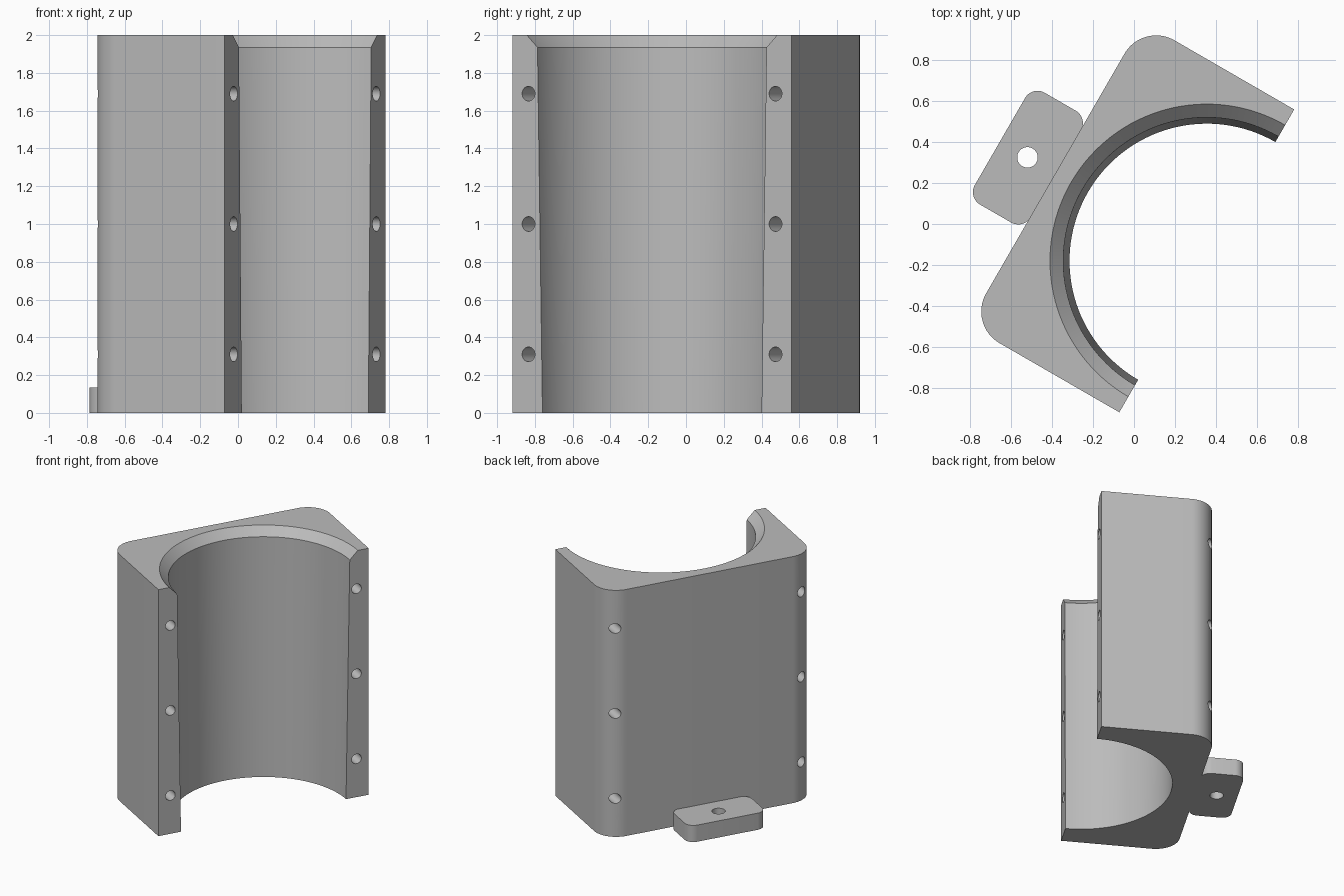
import bpy, bmesh, math
from mathutils import Vector

cube = bpy.data.objects.get("Cube")
if cube:
    bpy.data.objects.remove(cube, do_unlink=True)

grey = bpy.data.materials.new("plain grey")
grey.use_nodes = True
colour = (0.5, 0.5, 0.5, 1)
grey.diffuse_color = colour
grey.node_tree.nodes["Principled BSDF"].inputs["Base Color"].default_value = colour

HALF = 0.853       # half width and depth of the block
TURN = math.radians(60)
ORIGIN = Vector((0.355, -0.18, 0))


def finish(name, bm):
    """Turn a bmesh into an object placed in the model's turned frame."""
    bmesh.ops.recalc_face_normals(bm, faces=bm.faces)
    mesh = bpy.data.meshes.new(name)
    bm.to_mesh(mesh)
    bm.free()
    mesh.materials.append(grey)
    obj = bpy.data.objects.new(name, mesh)
    bpy.context.collection.objects.link(obj)
    obj.location = ORIGIN
    obj.rotation_euler.z = TURN
    return obj


def rounded_slab(name, x, y0, y1, height, radius, rounded, steps=16):
    """Extruded rectangle; 'rounded' flags the corners that get a fillet."""
    corners = [(x, y1, 0), (-x, y1, 90), (-x, y0, 180), (x, y0, 270)]
    points = []
    for (cx, cy, start), fillet in zip(corners, rounded):
        if not fillet:
            points.append((cx, cy, 0))
            continue
        mx = cx - math.copysign(radius, cx)
        my = cy - radius if cy == y1 else cy + radius
        for i in range(steps + 1):
            a = math.radians(start + 90 * i / steps)
            points.append((mx + radius * math.cos(a), my + radius * math.sin(a), 0))
    bm = bmesh.new()
    face = bm.faces.new([bm.verts.new(p) for p in points])
    out = bmesh.ops.extrude_face_region(bm, geom=[face])
    verts = [v for v in out["geom"] if isinstance(v, bmesh.types.BMVert)]
    bmesh.ops.translate(bm, verts=verts, vec=(0, 0, height))
    return finish(name, bm)


def lathe(name, profile, centre=(0, 0), segments=128, along_y=False):
    """Closed solid of revolution from (radius, height) pairs."""
    bm = bmesh.new()
    rings = []
    for r, h in profile:
        ring = []
        for i in range(segments):
            a = math.tau * i / segments
            p, q = r * math.cos(a), r * math.sin(a)
            co = (centre[0] + p, h, centre[1] + q) if along_y else (centre[0] + p, centre[1] + q, h)
            ring.append(bm.verts.new(co))
        rings.append(ring)
    for low, high in zip(rings, rings[1:]):
        for i in range(segments):
            j = (i + 1) % segments
            bm.faces.new((low[i], low[j], high[j], high[i]))
    bm.faces.new(rings[0])
    bm.faces.new(rings[-1])
    return finish(name, bm)


def cut(target, cutter):
    """Subtract the cutter, apply, and remove it."""
    cutter.hide_render = True
    bpy.context.view_layer.objects.active = target
    mod = target.modifiers.new("cut", "BOOLEAN")
    mod.operation = "DIFFERENCE"
    mod.solver = "EXACT"
    mod.object = cutter
    bpy.ops.object.modifier_apply(modifier=mod.name)
    bpy.data.objects.remove(cutter, do_unlink=True)


# Half shell block with two filleted back corners
block = rounded_slab("half_shell_block", HALF, 0, HALF, 2, 0.178, (1, 1, 0, 0))

# Tapered bore with a chamfered mouth
cut(block, lathe("bore_cutter", [(0.668, -0.1), (0.70, 1.935), (0.83, 2.065)]))

# Bolt holes running front to back
for side in (-1, 1):
    for z in (0.31, 1.0, 1.69):
        cut(block, lathe("bolt_cutter", [(0.039, -0.2), (0.039, 1.1)],
                         (side * 0.755, z), 32, True))

# Foot tab with a vertical screw hole
tab = rounded_slab("foot_tab", 0.315, 0.85, 1.165, 0.135, 0.07, (1, 1, 1, 1), 10)
cut(tab, lathe("screw_cutter", [(0.05, -0.1), (0.05, 0.3)], (0, 1.01), 32))

# Smooth curved walls, keep edges sharp
for obj in (block, tab):
    bpy.ops.object.select_all(action="DESELECT")
    obj.select_set(True)
    bpy.context.view_layer.objects.active = obj
    bpy.ops.object.shade_smooth_by_angle(angle=math.radians(25))
